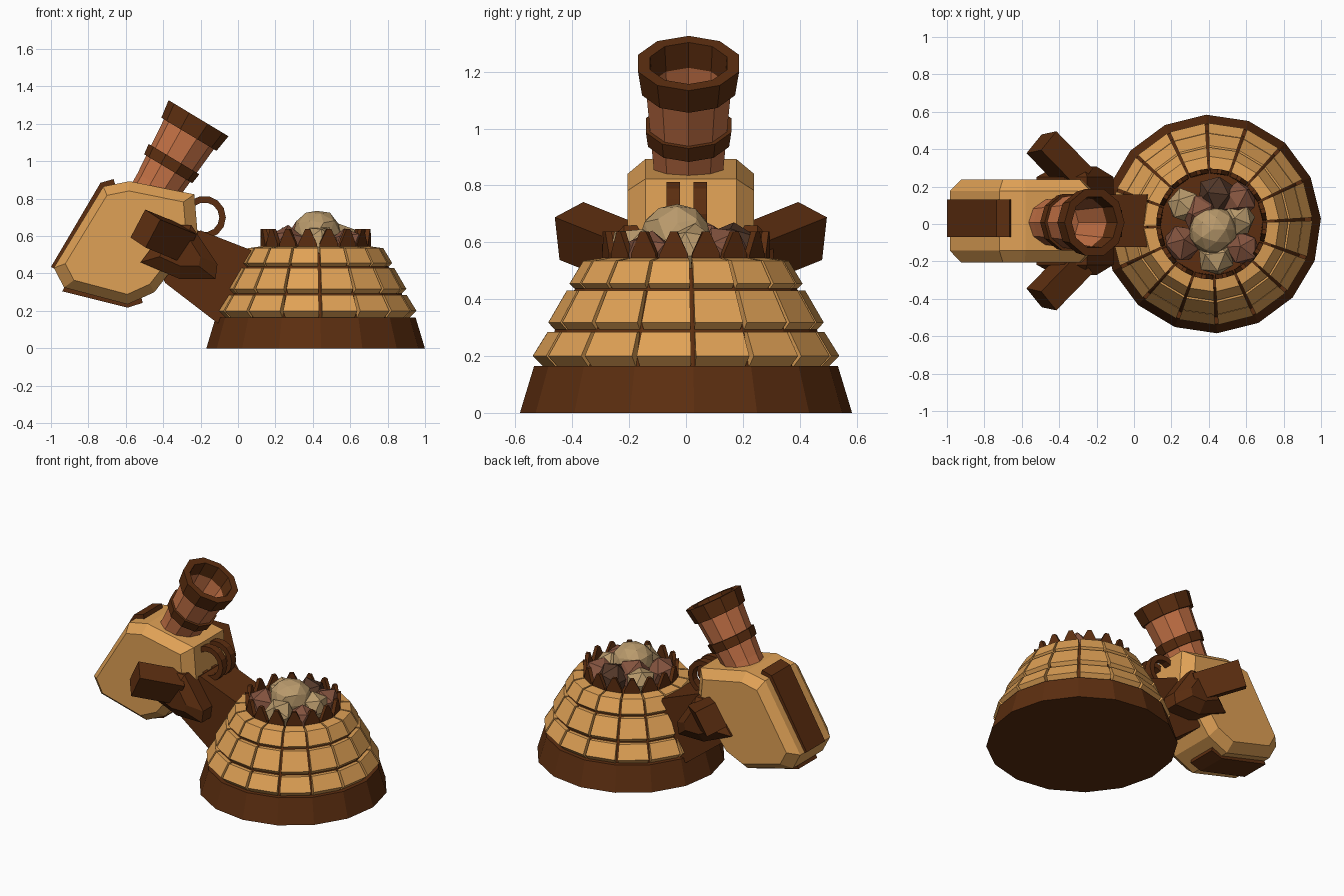
import bpy, bmesh, math, random
from mathutils import Vector, Matrix

if "Cube" in bpy.data.objects:
    bpy.data.objects.remove(bpy.data.objects["Cube"])

random.seed(4)


def material(name, rgb):
    m = bpy.data.materials.new(name)
    m.diffuse_color = (*rgb, 1)
    m.use_nodes = True
    m.node_tree.nodes["Principled BSDF"].inputs["Base Color"].default_value = m.diffuse_color
    return m


TAN = material("tan wood", (0.74, 0.355, 0.092))
BROWN = material("dark brown wood", (0.107, 0.027, 0.005))
COPPER = material("copper", (0.55, 0.165, 0.06))
STONE = material("pale stone", (0.485, 0.323, 0.15))
RED_STONE = material("red brown stone", (0.235, 0.089, 0.05))
DARK_STONE = material("dark stone", (0.09, 0.041, 0.023))


def loft(name, groups, mat, close=False, matrix=None):
    """Each group is a list of matching point rings, skinned in order."""
    bm = bmesh.new()
    for rings in groups:
        vs = [[bm.verts.new(p) for p in ring] for ring in rings]
        n = len(vs[0])
        pairs = list(zip(vs, vs[1:])) + ([(vs[-1], vs[0])] if close else [])
        for a, b in pairs:
            for i in range(n):
                j = (i + 1) % n
                bm.faces.new((a[i], a[j], b[j], b[i]))
        if not close:
            bm.faces.new(vs[0])
            bm.faces.new(vs[-1])
    bmesh.ops.recalc_face_normals(bm, faces=bm.faces)
    me = bpy.data.meshes.new(name)
    bm.to_mesh(me)
    bm.free()
    me.materials.append(mat)
    ob = bpy.data.objects.new(name, me)
    if matrix:
        ob.matrix_world = matrix
    bpy.context.collection.objects.link(ob)
    return ob


def polar(r, a, z):
    return (r * math.cos(a), r * math.sin(a), z)


def lathe(name, profile, n, mat, matrix, phase=0.0, close=False):
    rings = [[polar(r, phase + i * math.tau / n, z) for i in range(n)] for r, z in profile]
    return loft(name, [rings], mat, close, matrix)


def prism(name, outline, y0, y1, mat):
    return loft(name, [[[(x, y, z) for x, z in outline] for y in (y0, y1)]], mat)


# ---- Planked mound ----
SIDES = 16
STEP = math.tau / SIDES
PHASE = math.radians(2.8)
MOUND = Matrix.Translation((0.415, 0, 0))
lathe("mound_base", [(0.585, 0), (0.535, 0.165)], SIDES, BROWN, MOUND, PHASE)
lathe("mound_core", [(0.50, 0.16), (0.462, 0.29), (0.395, 0.43), (0.34, 0.51)],
      SIDES, BROWN, MOUND, PHASE)

tiers = {
    "lower_planks": [(0.45, 0.165), (0.505, 0.165), (0.54, 0.2), (0.487, 0.285), (0.43, 0.285)],
    "middle_planks": [(0.41, 0.293), (0.462, 0.293), (0.485, 0.318), (0.42, 0.43), (0.37, 0.43)],
    "upper_planks": [(0.295, 0.437), (0.392, 0.437), (0.41, 0.455), (0.362, 0.535), (0.292, 0.545)],
}
for name, profile in tiers.items():
    planks = []
    for i in range(SIDES):
        a = PHASE + i * STEP
        g = 0.016
        planks.append([[polar(r, t, z) for r, z in profile] for t in (a + g, a + STEP - g)])
    loft(name, planks, TAN, matrix=MOUND)

# Ring of pointed stakes
stakes = []
for i in range(SIDES):
    a = PHASE + (i + 0.5) * STEP
    shape = [(-0.185, 0.5), (0.185, 0.5), (0.17, 0.56), (0.04, 0.638), (-0.04, 0.638), (-0.17, 0.56)]
    stakes.append([[polar(r, a + t, z) for t, z in shape] for r in (0.272, 0.296)])
loft("stake_ring", stakes, BROWN, matrix=MOUND)

# Pile of rocks inside the ring
rocks = [
    (0.42, -0.03, 0.61, 0.13, STONE), (0.27, 0.10, 0.565, 0.10, STONE),
    (0.56, 0.02, 0.575, 0.095, STONE), (0.44, -0.18, 0.56, 0.10, STONE),
    (0.44, 0.16, 0.565, 0.11, DARK_STONE), (0.26, -0.10, 0.55, 0.11, RED_STONE),
    (0.58, -0.13, 0.55, 0.10, RED_STONE), (0.56, 0.13, 0.56, 0.10, RED_STONE),
    (0.36, 0.06, 0.58, 0.11, RED_STONE),
]
for i, (x, y, z, r, mat) in enumerate(rocks):
    bpy.ops.mesh.primitive_ico_sphere_add(subdivisions=1 if i else 2, radius=r, location=(x, y, z))
    ob = bpy.context.object
    ob.name = f"rock_{i + 1}"
    ob.rotation_euler = (0, 0, 0) if i == 0 else [random.uniform(0, 3) for _ in range(3)]
    for v in ob.data.vertices:
        v.co *= random.uniform(0.92, 1.06)
    ob.data.materials.append(mat)

# ---- Strut joining mound and body ----
CY = 0.017
prism("strut", [(-0.45, 0.5), (-0.2, 0.63), (0.07, 0.525), (0.14, 0.2), (-0.11, 0.135), (-0.39, 0.35)],
      CY - 0.14, CY + 0.14, BROWN)

# ---- Chamfered body ----
outline = [(-0.985, 0.43), (-0.72, 0.865), (-0.58, 0.893), (-0.233, 0.823),
           (-0.215, 0.6), (-0.447, 0.3), (-0.59, 0.235), (-0.93, 0.325)]
mx, mz = -0.6, 0.57
small = [(mx + (x - mx) * 0.84, mz + (z - mz) * 0.84) for x, z in outline]
loft("body", [[[(x, CY + y, z) for x, z in o] for o, y in
               ((small, -0.222), (outline, -0.16), (outline, 0.16), (small, 0.222))]], TAN)

# Straps on the back and underside of the body
prism("back_strap", [(-1.0, 0.435), (-0.735, 0.885), (-0.665, 0.905), (-0.65, 0.85), (-0.93, 0.4)],
      -0.07, 0.13, BROWN)
prism("bottom_strap", [(-0.94, 0.305), (-0.59, 0.217), (-0.51, 0.243), (-0.52, 0.29), (-0.92, 0.34)],
      -0.07, 0.13, BROWN)

# ---- Flared tube, leaning 31 degrees ----
TUBE = Matrix.Translation((-0.211, 0.009, 1.23)) @ Matrix.Rotation(math.radians(31), 4, 'Y')
lathe("tube", [(0.125, -0.55), (0.128, -0.42), (0.16, -0.05), (0.145, -0.02),
               (0.11, -0.35)], 10, COPPER, TUBE)
lathe("tube_rim", [(0.172, -0.1), (0.187, 0), (0.142, 0), (0.135, -0.1)], 10, BROWN, TUBE, close=True)
lathe("tube_band", [(0.15, -0.315), (0.158, -0.255), (0.125, -0.255), (0.125, -0.315)],
      10, BROWN, TUBE, close=True)

# ---- Pair of flat hoops on the front of the body ----
for name, y in (("hoop_left", -0.045), ("hoop_right", 0.05)):
    m = Matrix.Translation((-0.18, y, 0.70)) @ Matrix.Rotation(math.pi / 2, 4, 'X')
    lathe(name, [(0.115, -0.024), (0.115, 0.024), (0.08, 0.024), (0.08, -0.024)],
          14, BROWN, m, close=True)


# ---- Side brackets and arms, mirrored ----
def beam(name, p, q, up, sizes, mat):
    """Tapered square beam between two points."""
    p, q = Vector(p), Vector(q)
    d = (q - p).normalized()
    s = d.cross(Vector(up)).normalized()
    t = s.cross(d)
    rings = []
    for c, (w, h) in zip((p, q), sizes):
        rings.append([c + s * a * w / 2 + t * b * h / 2 for a, b in ((-1, -1), (1, -1), (1, 1), (-1, 1))])
    return loft(name, [rings], mat)


for tag, s in (("left", -1), ("right", 1)):
    beam("arm_" + tag, (-0.3, CY + s * 0.22, 0.56), (-0.495, CY + s * 0.42, 0.64),
         (0.55, 0, 0.83), ((0.14, 0.17), (0.14, 0.17)), BROWN)
    plate = [(-0.52, 0.46), (-0.37, 0.66), (-0.25, 0.66), (-0.11, 0.45), (-0.12, 0.37), (-0.31, 0.37)]
    inner = [(-0.42, 0.49), (-0.35, 0.6), (-0.27, 0.6), (-0.2, 0.49), (-0.21, 0.44), (-0.31, 0.44)]
    loft("bracket_" + tag, [[[(x, CY + s * y, z) for x, z in o]
                             for o, y in ((plate, 0.13), (plate, 0.235), (inner, 0.29))]], BROWN)
